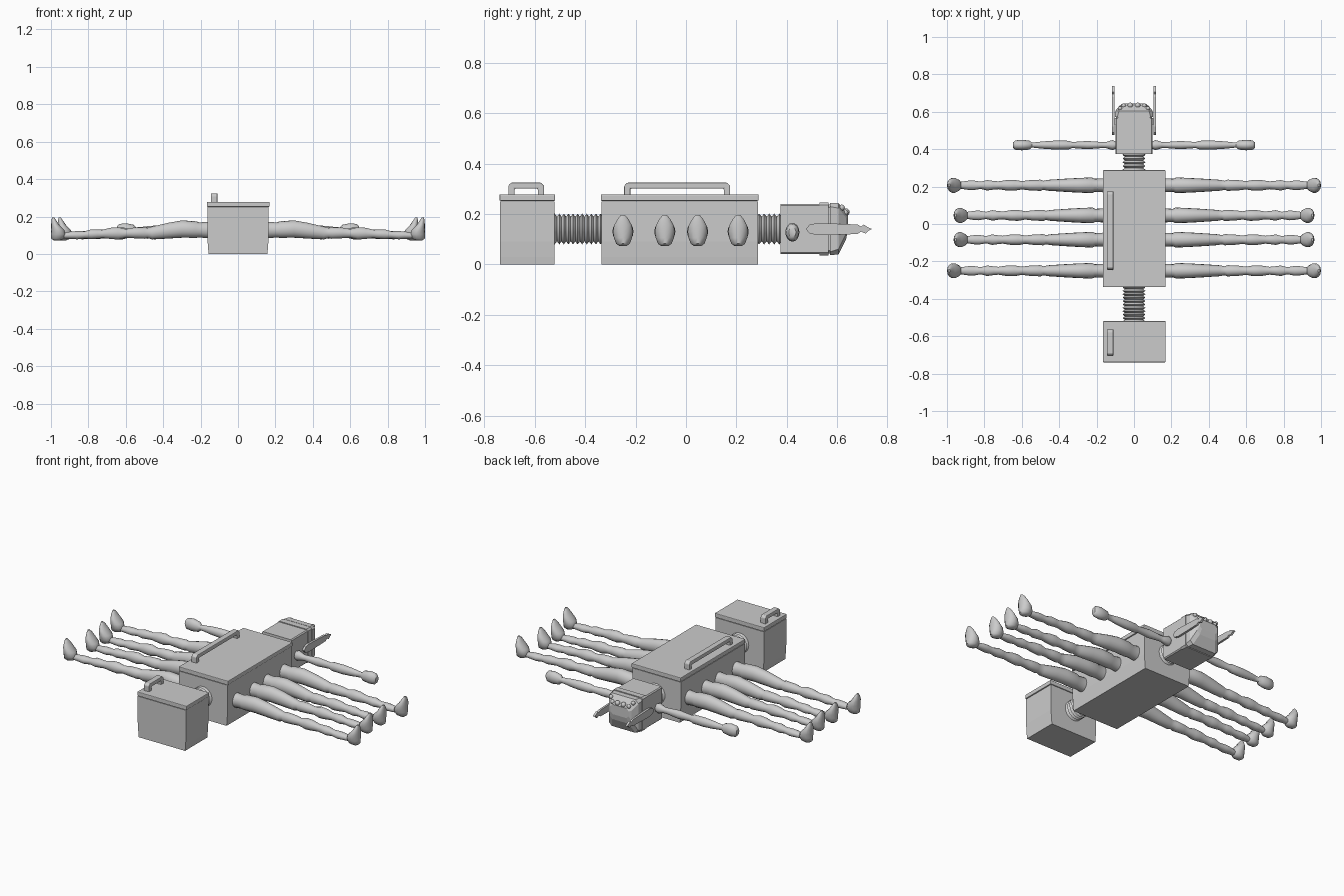
import bpy, math
from math import sin, cos, pi


def finish(name, verts, faces, smooth=None):
    me = bpy.data.meshes.new(name)
    me.from_pydata(verts, [], faces)
    ob = bpy.data.objects.new(name, me)
    bpy.context.collection.objects.link(ob)
    bpy.ops.object.select_all(action='DESELECT')
    ob.select_set(True)
    bpy.context.view_layer.objects.active = ob
    bpy.ops.object.mode_set(mode='EDIT')
    bpy.ops.mesh.select_all(action='SELECT')
    bpy.ops.mesh.normals_make_consistent(inside=False)
    bpy.ops.object.mode_set(mode='OBJECT')
    if smooth:
        bpy.ops.object.shade_smooth_by_angle(angle=math.radians(smooth))
    return ob


def skin(name, rings, smooth=None):
    """Join equal-sized rings of points into a capped skin."""
    n = len(rings[0])
    verts = [p for r in rings for p in r]
    faces = [(i * n + j, i * n + (j + 1) % n, (i + 1) * n + (j + 1) % n, (i + 1) * n + j)
             for i in range(len(rings) - 1) for j in range(n)]
    faces += [tuple(range(n)), tuple(range(len(verts) - n, len(verts)))]
    return finish(name, verts, faces, smooth)


def limb(name, side, cy, stations, n=16):
    """Stations along x: (x, z centre, y radius, z radius)."""
    rings = [[(side * x, cy + ry * cos(2 * pi * k / n), cz + rz * sin(2 * pi * k / n))
              for k in range(n)] for x, cz, ry, rz in stations]
    return skin(name, rings, 45)


def box(name, x0, x1, y0, y1, z0, z1, bevel=0.0):
    ob = skin(name, [[(x0, y0, z), (x1, y0, z), (x1, y1, z), (x0, y1, z)] for z in (z0, z1)])
    if bevel:
        m = ob.modifiers.new("bevel", 'BEVEL')
        m.width, m.segments = bevel, 2
    return ob


def bin_body(name, y0, y1):
    # box with slightly tucked-in side walls
    prof = [(0.157, 0), (0.16, 0.03), (0.164, 0.09), (0.164, 0.25)]
    skin(name, [[(-h, y0, z), (h, y0, z), (h, y1, z), (-h, y1, z)] for h, z in prof])
    box(name + "_lid", -0.166, 0.169, y0 - 0.003, y1 + 0.003, 0.252, 0.278, 0.004)


def handle(name, y0, y1):
    # bent grip: a U profile given thickness in x
    t = 0.025
    pts = [(y0, 0.27), (y0, 0.312), (y0 + 0.012, 0.324), (y1 - 0.012, 0.324), (y1, 0.312),
           (y1, 0.27), (y1 - t, 0.27), (y1 - t, 0.3), (y0 + t, 0.3), (y0 + t, 0.27)]
    ob = skin(name, [[(x, y, z) for y, z in pts] for x in (-0.145, -0.11)])
    m = ob.modifiers.new("bevel", 'BEVEL')
    m.width, m.segments = 0.004, 2


def bellows(name, y0, y1, folds):
    rings, n = [], 24
    for i in range(folds * 2 + 1):
        y = y0 + (y1 - y0) * i / (folds * 2)
        r = 0.061 if i % 2 else 0.049
        rings.append([(r * cos(2 * pi * k / n), y, 0.14 + r * sin(2 * pi * k / n)) for k in range(n)])
    skin(name, rings, 30)


def head_ring(y, hx, z0, z1, c):
    return [(-hx + c, y, z0), (hx - c, y, z0), (hx, y, z0 + c), (hx, y, z1 - c),
            (hx - c, y, z1), (-hx + c, y, z1), (-hx, y, z1 - c), (-hx, y, z0 + c)]


# main body and rear box
bin_body("body", -0.335, 0.285)
bin_body("rear_box", -0.737, -0.522)
handle("body_handle", -0.245, 0.175)
handle("rear_handle", -0.705, -0.563)
bellows("rear_bellows", -0.53, -0.33, 11)
bellows("neck_bellows", 0.28, 0.38, 5)

# head with bands and tapered face
skin("head", [head_ring(*a) for a in [
    (0.375, 0.1, 0.04, 0.24, 0.006), (0.53, 0.1, 0.04, 0.24, 0.006)]])
skin("head_band_rear", [head_ring(*a) for a in [
    (0.53, 0.103, 0.036, 0.245, 0.01), (0.566, 0.103, 0.036, 0.245, 0.01)]])
skin("head_gap", [head_ring(*a) for a in [
    (0.56, 0.097, 0.042, 0.238, 0.012), (0.58, 0.097, 0.042, 0.238, 0.012)]])
skin("face", [head_ring(*a) for a in [
    (0.572, 0.103, 0.036, 0.243, 0.014), (0.605, 0.1, 0.04, 0.243, 0.02),
    (0.635, 0.075, 0.1, 0.205, 0.02), (0.643, 0.062, 0.135, 0.195, 0.015)]])

# row of eyes on the brow
for i, (x, y, z, r) in enumerate([(-0.055, 0.632, 0.205, 0.012), (-0.02, 0.634, 0.207, 0.015),
                                  (0.02, 0.634, 0.207, 0.015), (0.055, 0.632, 0.205, 0.012),
                                  (-0.075, 0.618, 0.225, 0.012), (0.075, 0.618, 0.225, 0.012)]):
    bpy.ops.mesh.primitive_uv_sphere_add(segments=12, ring_count=8, radius=r, location=(x, y, z))
    bpy.context.object.name = f"eye_{i + 1}"
    bpy.ops.object.shade_smooth()

# leg profile: hip, thigh, knee, shin and ankle segments
leg = [(0.155, 0.128, 0.038, 0.044), (0.21, 0.128, 0.035, 0.04), (0.225, 0.13, 0.042, 0.044),
       (0.3, 0.133, 0.039, 0.046), (0.37, 0.125, 0.035, 0.042), (0.46, 0.112, 0.029, 0.034),
       (0.485, 0.112, 0.024, 0.027), (0.5, 0.112, 0.03, 0.031), (0.56, 0.112, 0.027, 0.028),
       (0.6, 0.11, 0.022, 0.023), (0.64, 0.11, 0.029, 0.033), (0.68, 0.11, 0.028, 0.03),
       (0.725, 0.107, 0.021, 0.022), (0.75, 0.106, 0.023, 0.024), (0.785, 0.105, 0.028, 0.026),
       (0.82, 0.102, 0.019, 0.019), (0.86, 0.1, 0.026, 0.022), (0.89, 0.1, 0.024, 0.02),
       (0.93, 0.098, 0.018, 0.016)]
arm = [(0.095, 0.13, 0.018, 0.022), (0.115, 0.13, 0.027, 0.03), (0.15, 0.128, 0.016, 0.018),
       (0.17, 0.128, 0.016, 0.018), (0.25, 0.127, 0.022, 0.025), (0.33, 0.126, 0.016, 0.019),
       (0.35, 0.126, 0.023, 0.026), (0.42, 0.126, 0.024, 0.027), (0.48, 0.126, 0.02, 0.023),
       (0.51, 0.126, 0.017, 0.019), (0.545, 0.126, 0.013, 0.016), (0.56, 0.126, 0.024, 0.03),
       (0.6, 0.127, 0.028, 0.037), (0.635, 0.127, 0.025, 0.033), (0.647, 0.127, 0.014, 0.02)]

# foot outline in (x, z): heel below, pointed toe up, sole outward
foot = [(0.915, 0.098, 0.022, 0.017), (0.945, 0.103, 0.03, 0.027)]


def build_foot(name, side, cy, dx):
    # horizontal slices (z, x inner, x outer, half width)
    slices = [(0.072, 0.955, 0.985, 0.014), (0.082, 0.93, 0.999, 0.028), (0.105, 0.92, 1.0, 0.037),
              (0.13, 0.93, 1.0, 0.041), (0.155, 0.955, 0.999, 0.036), (0.18, 0.972, 0.997, 0.022),
              (0.196, 0.983, 0.994, 0.008)]
    n = 14
    rings = [[(side * ((a + b) / 2 - dx + (b - a) / 2 * cos(2 * pi * k / n)),
               cy + w * sin(2 * pi * k / n), z) for k in range(n)] for z, a, b, w in slices]
    skin(name, rings, 45)


for side, tag in ((1, "right"), (-1, "left")):
    for i, (y, dx) in enumerate([(0.207, 0), (0.046, 0.035), (-0.084, 0.035), (-0.25, 0)]):
        s = 1 if not dx else 0.957
        limb(f"leg_{tag}_{i + 1}", side, y,
             [(0.155 + (x - 0.155) * s, cz, ry, rz) for x, cz, ry, rz in leg])
        build_foot(f"foot_{tag}_{i + 1}", side, y, dx)
    limb(f"arm_{tag}", side, 0.422, arm)

    # flat serrated mandible beside the head
    pts = [(0.475, 0.14), (0.49, 0.157), (0.52, 0.164), (0.68, 0.158), (0.695, 0.15), (0.705, 0.158),
           (0.72, 0.148), (0.738, 0.14), (0.722, 0.132), (0.712, 0.122), (0.695, 0.13),
           (0.68, 0.12), (0.52, 0.116), (0.49, 0.123)]
    skin(f"mandible_{tag}", [[(side * x, y, z) for y, z in pts] for x in (0.104, 0.117)])
